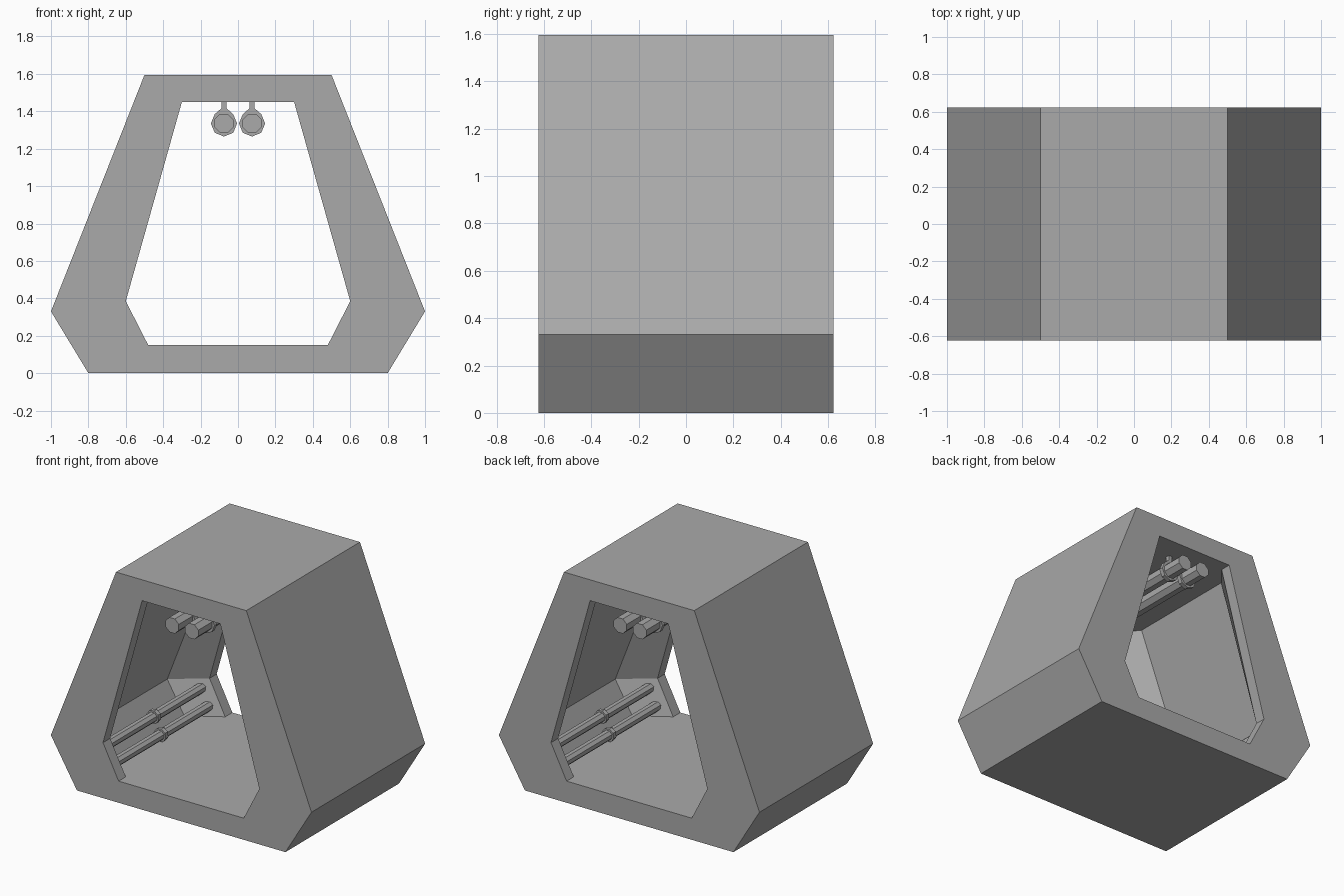
import bpy, bmesh
from math import sin, cos, pi, radians
from mathutils import Vector

if "Cube" in bpy.data.objects:
    bpy.data.objects.remove(bpy.data.objects["Cube"], do_unlink=True)

GREY = (0.4, 0.4, 0.4, 1)
grey = bpy.data.materials.new("plain grey")
grey.use_nodes = True
grey.diffuse_color = GREY
grey.node_tree.nodes["Principled BSDF"].inputs["Base Color"].default_value = GREY


def finish(name, bm):
    bmesh.ops.recalc_face_normals(bm, faces=bm.faces)
    mesh = bpy.data.meshes.new(name)
    bm.to_mesh(mesh)
    bm.free()
    mesh.materials.append(grey)
    obj = bpy.data.objects.new(name, mesh)
    bpy.context.collection.objects.link(obj)
    return obj


def bridge(bm, a, b):
    for i in range(len(a)):
        j = (i + 1) % len(a)
        bm.faces.new((a[i], a[j], b[j], b[i]))


def prism(name, outline, y0, y1):
    """Extrude an x-z outline along y, with capped ends."""
    bm = bmesh.new()
    ends = [[bm.verts.new((x, y, z)) for x, z in outline] for y in (y0, y1)]
    bridge(bm, *ends)
    for end in ends:
        bm.faces.new(end)
    return finish(name, bm)


def mirrored(half):
    return half + [(-x, z) for x, z in reversed(half)]


# Tunnel shell: outer skin, end rims, and a wider cavity between the rims
DEPTH = 0.623
outer = mirrored([(0.8, 0), (1, 0.33), (0.5, 1.595)])
opening = mirrored([(0.48, 0.15), (0.6, 0.385), (0.3, 1.45)])
cavity = mirrored([(0.7, 0.15), (0.83, 0.37), (0.41, 1.45)])
sections = [(outer, -DEPTH), (opening, -DEPTH), (opening, -0.545), (cavity, -0.41),
            (cavity, 0.41), (opening, 0.545), (opening, DEPTH), (outer, DEPTH)]
bm = bmesh.new()
rings = [[bm.verts.new((x, y, z)) for x, z in pts] for pts, y in sections]
for k in range(len(rings)):
    bridge(bm, rings[k - 1], rings[k])
finish("tunnel_shell", bm)


def pipe(name, x, z, radius, half_length):
    angles = [(k + 0.5) * pi / 4 for k in range(8)]
    prism(name, [(x + radius * cos(a), z + radius * sin(a)) for a in angles],
          -half_length, half_length)


def bracket(name, x, z, radius, up, reach, y):
    """Octagonal clamp whose neck runs along 'up' to the wall."""
    up = Vector(up).normalized()
    side = Vector((up.y, -up.x))
    neck = radius * 0.2
    local = [(neck, reach), (neck, radius * 1.15)]
    local += [(radius * cos(a), radius * sin(a))
              for a in (radians(45 - 45 * k) for k in range(7))]
    local += [(-neck, radius * 1.15), (-neck, reach)]
    pts = [Vector((x, z)) + side * a + up * b for a, b in local]
    prism(name, [tuple(p) for p in pts], y - 0.015, y + 0.015)


for s, label in ((1, "left"), (-1, "right")):
    # Ceiling pipe with a hanger near each end
    pipe(f"ceiling_pipe_{label}", s * 0.075, 1.335, 0.055, 0.615)
    for y, end in ((-0.45, "front"), (0.45, "back")):
        bracket(f"ceiling_bracket_{label}_{end}", s * 0.075, 1.335, 0.07, (0, 1), 0.118, y)
    # Pair of pipes low on the side wall, each held at the middle
    for x, z, level in ((0.645, 0.318, "upper"), (0.59, 0.207, "lower")):
        pipe(f"{level}_wall_pipe_{label}", s * x, z, 0.035, 0.53)
        bracket(f"{level}_wall_bracket_{label}", s * x, z, 0.047, (s * 0.86, -0.51), 0.145, 0)
